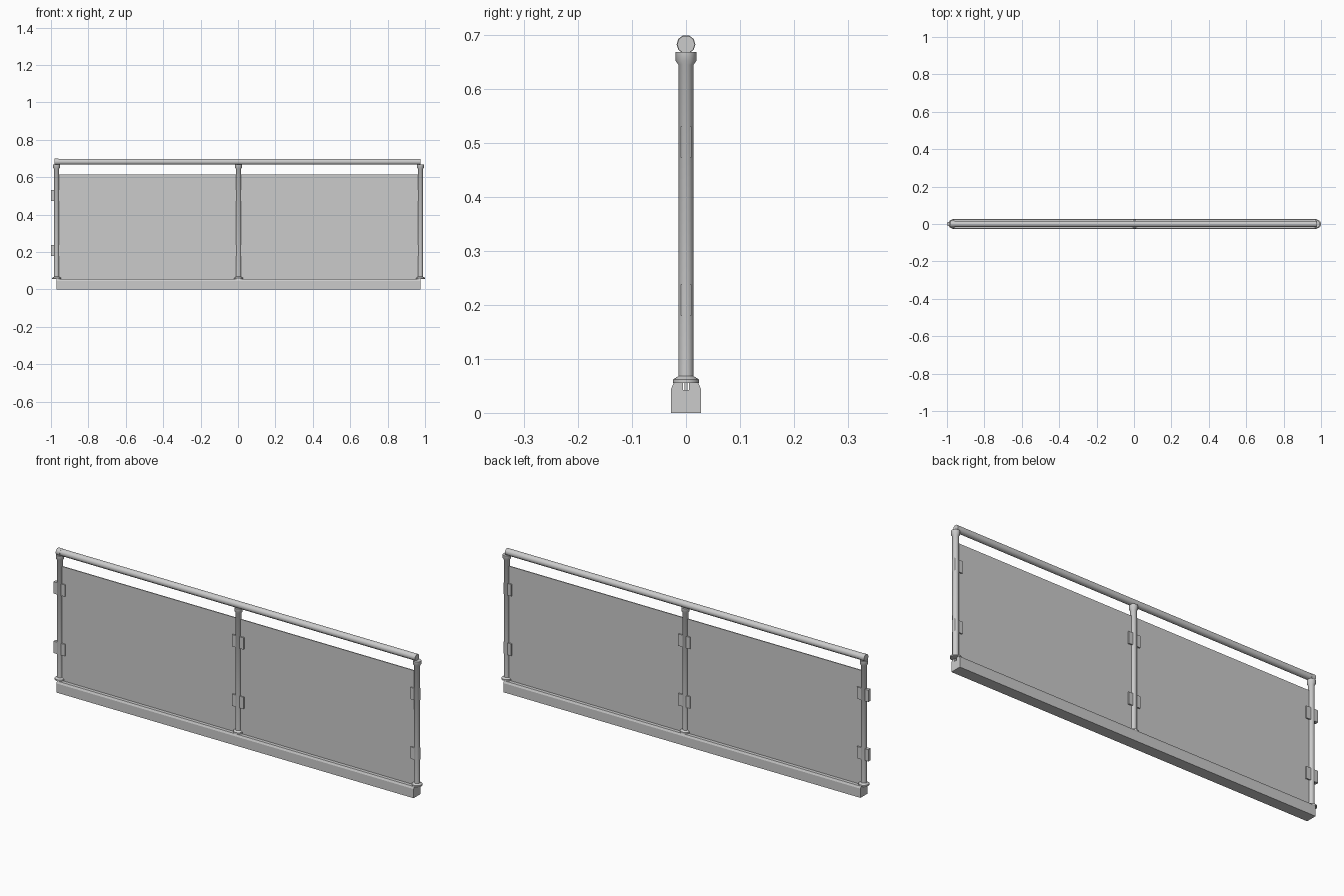
import bpy, bmesh, math
from mathutils import Matrix

if "Cube" in bpy.data.objects:
    bpy.data.objects.remove(bpy.data.objects["Cube"])

grey = bpy.data.materials.new("plain grey")
grey.diffuse_color = (0.6, 0.6, 0.6, 1)
grey.use_nodes = True
grey.node_tree.nodes["Principled BSDF"].inputs["Base Color"].default_value = grey.diffuse_color

POSTS = (-0.970, 0.003, 0.976)


def finish(name, bm, smooth=False):
    bmesh.ops.recalc_face_normals(bm, faces=bm.faces)
    me = bpy.data.meshes.new(name)
    bm.to_mesh(me)
    bm.free()
    me.materials.append(grey)
    ob = bpy.data.objects.new(name, me)
    bpy.context.collection.objects.link(ob)
    if smooth:
        bpy.ops.object.select_all(action='DESELECT')
        ob.select_set(True)
        bpy.context.view_layer.objects.active = ob
        bpy.ops.object.shade_smooth_by_angle(angle=math.radians(40))
    return ob


def box(name, x0, x1, y, z0, z1):
    bm = bmesh.new()
    m = Matrix.Translation(((x0 + x1) / 2, 0, (z0 + z1) / 2)) @ Matrix.Diagonal((x1 - x0, 2 * y, z1 - z0, 1))
    bmesh.ops.create_cube(bm, size=1, matrix=m)
    return finish(name, bm)


def lathe(name, profile, x, sides=16):
    """Rings of (radius, z) around a vertical axis at x, capped."""
    bm = bmesh.new()
    rings = []
    for r, z in profile:
        rings.append([bm.verts.new((x + r * math.cos(2 * math.pi * i / sides),
                                    r * math.sin(2 * math.pi * i / sides), z)) for i in range(sides)])
    for a, b in zip(rings, rings[1:]):
        for i in range(sides):
            j = (i + 1) % sides
            bm.faces.new((a[i], a[j], b[j], b[i]))
    bm.faces.new(rings[0])
    bm.faces.new(rings[-1])
    return finish(name, bm, True)


def tube(name, x0, x1, r, z, sides=10):
    bm = bmesh.new()
    m = Matrix.Translation(((x0 + x1) / 2, 0, z)) @ Matrix.Rotation(math.pi / 2, 4, 'Y')
    bmesh.ops.create_cone(bm, cap_ends=True, segments=sides, radius1=r, radius2=r, depth=x1 - x0, matrix=m)
    return finish(name, bm, True)


# grooved base channel: half profile mirrored, then extruded along x
half = [(0.0275, 0), (0.0275, 0.045), (0.023, 0.055), (0.006, 0.055), (0.006, 0.042)]
profile = half + [(-y, z) for y, z in reversed(half)]
bm = bmesh.new()
face = bm.faces.new([bm.verts.new((POSTS[0], y, z)) for y, z in profile])
ext = bmesh.ops.extrude_face_region(bm, geom=[face])
bmesh.ops.translate(bm, vec=(POSTS[2] - POSTS[0], 0, 0),
                    verts=[v for v in ext["geom"] if isinstance(v, bmesh.types.BMVert)])
finish("base_channel", bm)

# posts with foot flange and top collar
post = [(0.024, 0.055), (0.024, 0.062), (0.014, 0.068), (0.014, 0.645),
        (0.019, 0.652), (0.019, 0.669)]
for i, x in enumerate(POSTS):
    lathe(f"post_{i + 1}", post, x)

# panels, set into the base groove and the posts
for i in range(2):
    box(f"panel_{i + 1}", POSTS[i] + 0.006, POSTS[i + 1] - 0.006, 0.0025, 0.042, 0.615)

# panel clips, two per post; the last post has none on its outer side
for i, x in enumerate(POSTS):
    right = 0.033 if i < 2 else 0.0115
    for j, z in enumerate((0.18, 0.473)):
        box(f"clip_{i + 1}_{j + 1}", x - 0.030, x + right, 0.009, z, z + 0.058)

# handrail and the ring at its left end
tube("handrail", POSTS[0], POSTS[2], 0.0165, 0.6828)
tube("handrail_end_ring", POSTS[0] - 0.012, POSTS[0] + 0.010, 0.0175, 0.6828)
